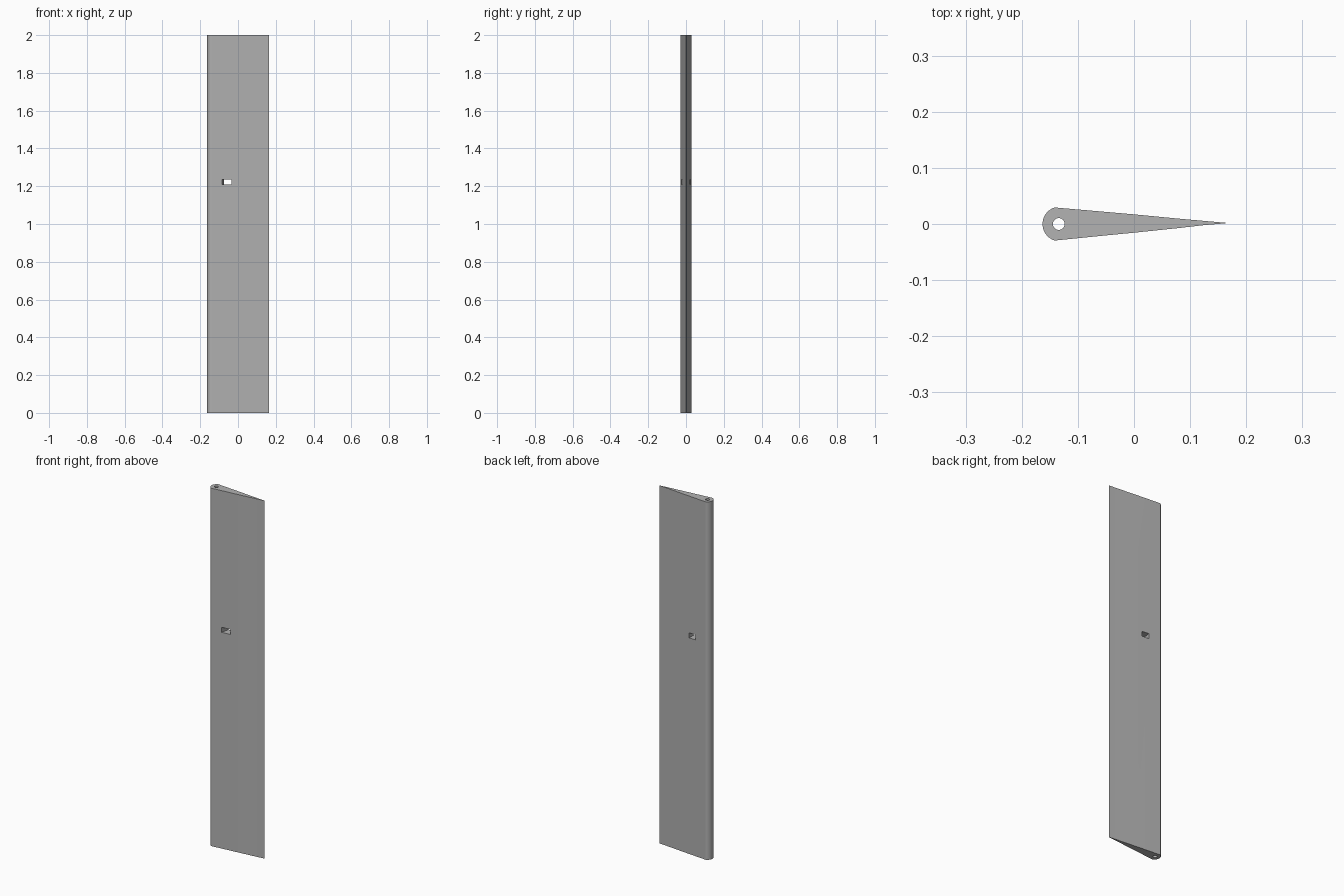
import bpy, bmesh, math

cube = bpy.data.objects.get("Cube")
if cube:
    bpy.data.objects.remove(cube)

grey = bpy.data.materials.new("light_grey")
grey.use_nodes = True
colour = (0.45, 0.45, 0.45, 1)
grey.diffuse_color = colour
grey.node_tree.nodes["Principled BSDF"].inputs["Base Color"].default_value = colour


def prism(name, outline, low, high):
    """Extrude a plan outline upwards into a closed solid."""
    bm = bmesh.new()
    face = bm.faces.new([bm.verts.new((x, y, low)) for x, y in outline])
    top = bmesh.ops.extrude_face_region(bm, geom=[face])["geom"]
    verts = [v for v in top if isinstance(v, bmesh.types.BMVert)]
    bmesh.ops.translate(bm, verts=verts, vec=(0, 0, high - low))
    bmesh.ops.recalc_face_normals(bm, faces=bm.faces)
    mesh = bpy.data.meshes.new(name)
    bm.to_mesh(mesh)
    bm.free()
    mesh.materials.append(grey)
    obj = bpy.data.objects.new(name, mesh)
    bpy.context.collection.objects.link(obj)
    return obj


def arc(cx, radius, start, end, steps):
    angles = [math.radians(start + (end - start) * i / steps) for i in range(steps + 1)]
    return [(cx + radius * math.cos(a), radius * math.sin(a)) for a in angles]


# Blade: round nose tapering to a thin trailing edge
pivot = -0.132
nose = arc(pivot, 0.031, 108, 252, 24)
lower = [(-0.06, -0.0213), (0.0, -0.0155), (0.08, -0.0072), (0.125, -0.002)]
tail = [(0.163, 0.0012), (0.163, 0.0022)]
upper = [(0.08, 0.0095), (0.0, 0.0172)]
blade = prism("blade", nose + lower + tail + upper, 0, 2)

# Cutters: lengthwise pivot bore and a small slot through the thickness
bore = prism("bore_cutter", arc(pivot - 0.002, 0.0105, 0, 345, 23), -0.1, 2.1)
slot = prism("slot_cutter", [(-0.087, -0.04), (-0.034, -0.04),
                             (-0.034, 0.04), (-0.072, 0.04)], 1.208, 1.236)

bpy.context.view_layer.objects.active = blade
for cutter in (bore, slot):
    cutter.hide_render = True
    cut = blade.modifiers.new(cutter.name, "BOOLEAN")
    cut.operation = "DIFFERENCE"
    cut.solver = "EXACT"
    cut.object = cutter
    bpy.ops.object.modifier_apply(modifier=cut.name)
    bpy.data.objects.remove(cutter)

# Smooth the round nose and bore, keep rims sharp
bpy.ops.object.select_all(action="DESELECT")
blade.select_set(True)
bpy.ops.object.shade_smooth_by_angle(angle=math.radians(25))
